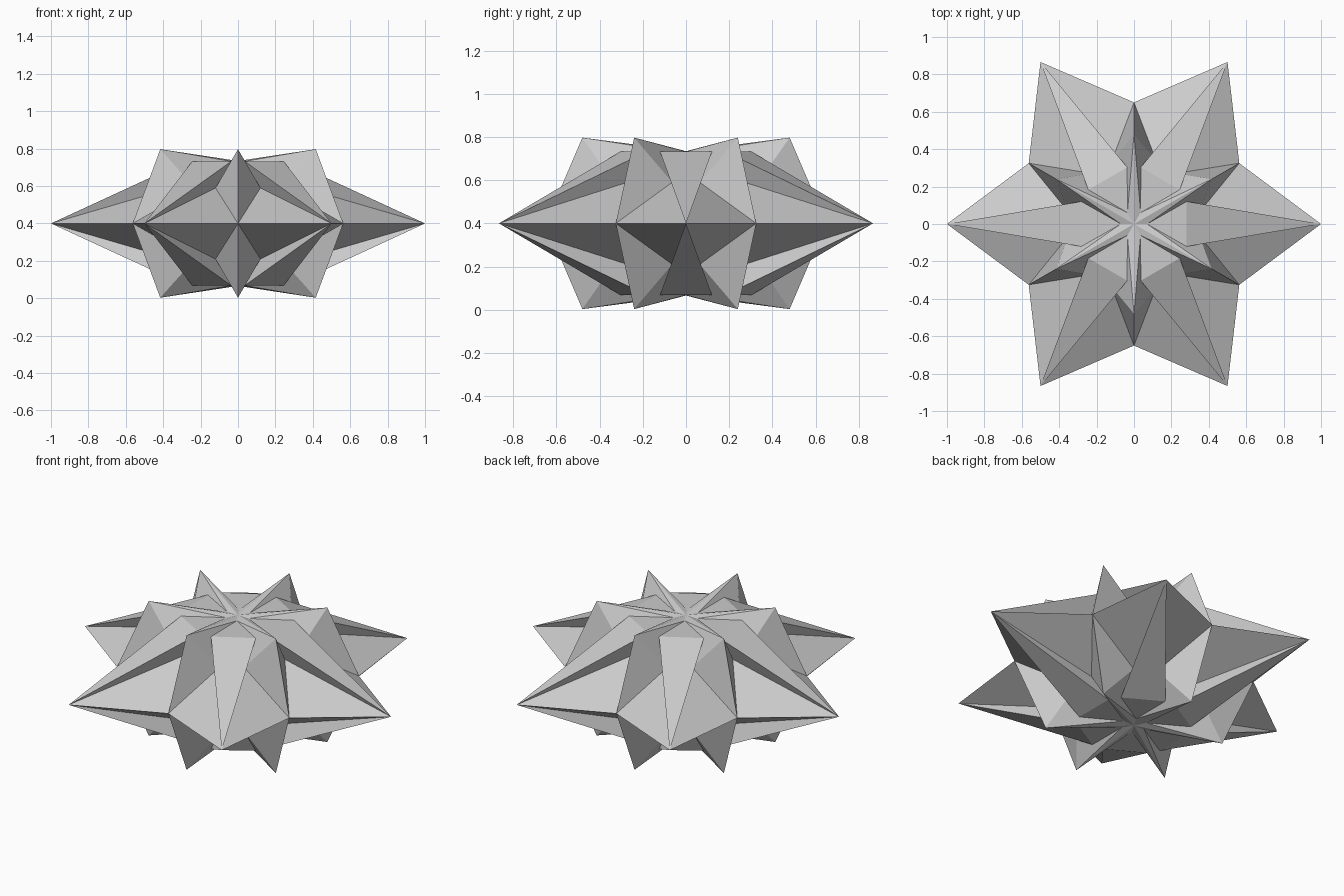
import bpy, bmesh
from math import cos, sin, pi
from mathutils import Vector

if "Cube" in bpy.data.objects:
    bpy.data.objects.remove(bpy.data.objects["Cube"])

MID = 0.40   # height of the equator

# half-sector key points: (radius along valley axis, sideways offset, height above equator)
tip = (0.866, 0.5, 0.0)        # outer point of a broad arm
valley = (0.65, 0.0, 0.0)      # equator notch between two arms
fin = (0.48, 0.0, 0.397)       # raised point of a fin
pocket = (0.335, 0.12, 0.19)   # recess between fin and arm
corner = (0.303, 0.036, 0.332) # shoulder of an arm
inner = (0.061, 0.035, 0.332)  # where the arms start near the hub
hub = (0.0, 0.0, 0.334)

# small faces of one half sector
half_faces = [
    (tip, valley, pocket),
    (valley, fin, pocket),
    (tip, pocket, corner),
    (corner, pocket, inner),
    (fin, inner, pocket),
    (fin, hub, inner),
]

bm = bmesh.new()


def place(p, axis, side, up):
    r, t, z = p
    t *= side
    return Vector((r * cos(axis) - t * sin(axis),
                   r * sin(axis) + t * cos(axis), MID + up * z))


def add_face(points):
    bm.faces.new([bm.verts.new(p) for p in points])


for i in range(6):
    axis = pi / 6 + i * pi / 3
    for up in (1, -1):
        # fin and arm flanks, mirrored about the valley axis
        for side in (1, -1):
            for f in half_faces:
                add_face([place(p, axis, side, up) for p in f])
        # sloping top of the arm and its shoulder plate, shared by two sectors
        nxt = axis + pi / 3
        a, b = place(corner, axis, 1, up), place(corner, nxt, -1, up)
        add_face([place(tip, axis, 1, up), b, a])
        add_face([place(inner, axis, 1, up), a, b])

bmesh.ops.remove_doubles(bm, verts=bm.verts, dist=0.003)
bmesh.ops.recalc_face_normals(bm, faces=bm.faces)

mesh = bpy.data.meshes.new("faceted_star")
bm.to_mesh(mesh)
bm.free()
obj = bpy.data.objects.new("faceted_star", mesh)
bpy.context.collection.objects.link(obj)
